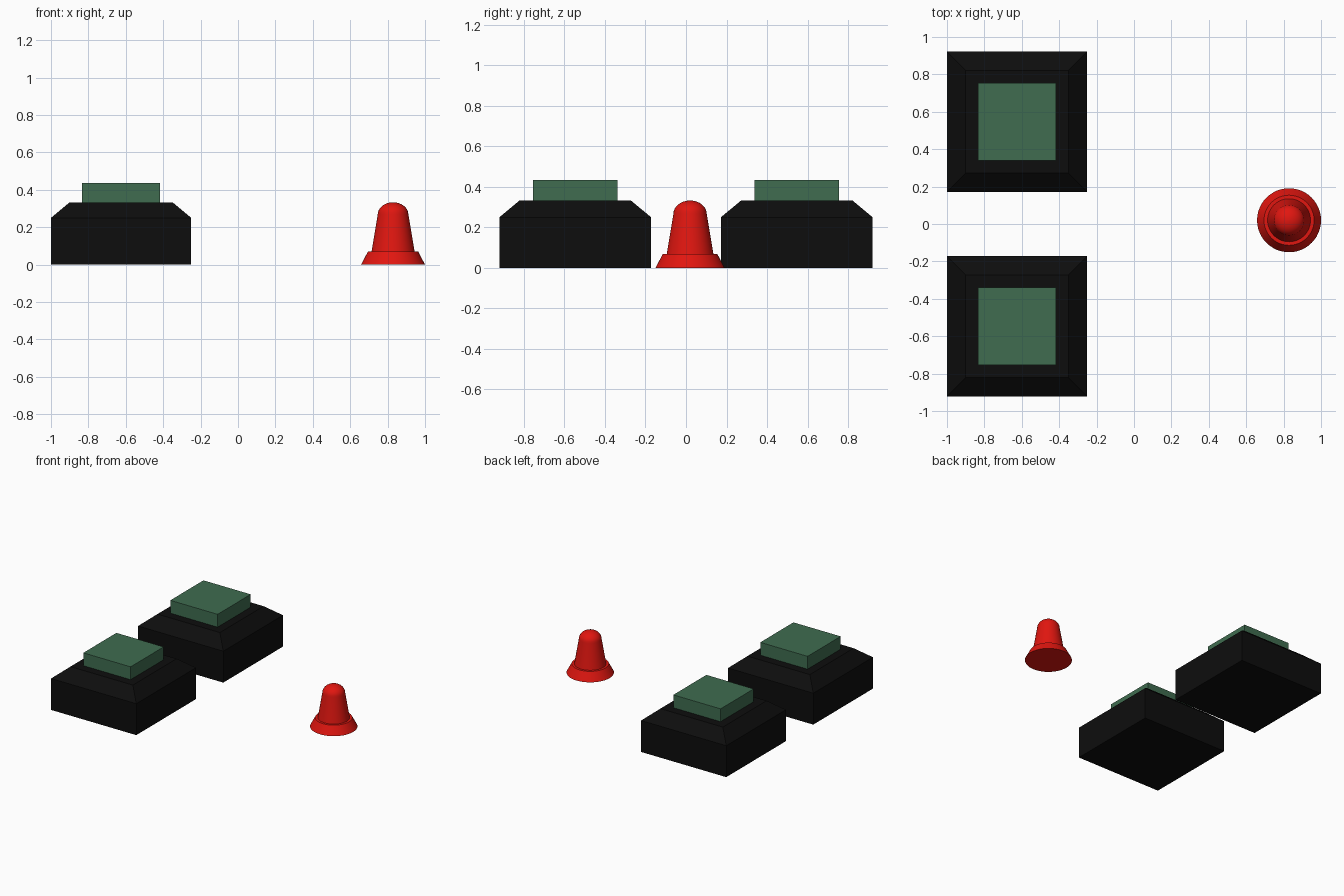
import bpy, bmesh, math

if "Cube" in bpy.data.objects:
    bpy.data.objects.remove(bpy.data.objects["Cube"])


def material(name, rgb):
    m = bpy.data.materials.new(name)
    m.diffuse_color = (*rgb, 1)
    m.use_nodes = True
    m.node_tree.nodes["Principled BSDF"].inputs["Base Color"].default_value = m.diffuse_color
    return m


black = material("black", (0.004, 0.004, 0.004))
green = material("green", (0.05, 0.15, 0.08))
red = material("red", (0.75, 0.008, 0.005))


def stacked(name, profile, sides, loc, mat, turn=0.0):
    """Closed solid from (radius, height) rings around z."""
    bm = bmesh.new()
    rings = []
    for r, z in profile:
        rings.append([bm.verts.new((r * math.cos(turn + 2 * math.pi * i / sides),
                                    r * math.sin(turn + 2 * math.pi * i / sides), z))
                      for i in range(sides)])
    for a, b in zip(rings, rings[1:]):
        for i in range(sides):
            j = (i + 1) % sides
            bm.faces.new((a[i], a[j], b[j], b[i]))
    bm.faces.new(rings[0][::-1])
    bm.faces.new(rings[-1])
    me = bpy.data.meshes.new(name)
    bm.to_mesh(me)
    bm.free()
    me.materials.append(mat)
    ob = bpy.data.objects.new(name, me)
    ob.location = loc
    bpy.context.collection.objects.link(ob)
    return ob


def square(name, profile, loc, mat):
    """Square rings given by half width."""
    return stacked(name, [(h * math.sqrt(2), z) for h, z in profile], 4, loc, mat, math.pi / 4)


# Two chamfered blocks, each with a raised square pad
for side, y in (("front", -0.547), ("back", 0.547)):
    square(side + "_block", [(0.375, 0), (0.375, 0.25), (0.275, 0.333)], (-0.625, y, 0), black)
    square(side + "_pad", [(0.208, 0.325), (0.208, 0.435)], (-0.625, y, 0), green)

# Round peg: flared foot, tapered body, domed tip
dome = [(0.082 * math.cos(t), 0.268 + 0.065 * math.sin(t))
        for t in (math.radians(a) for a in range(0, 88, 11))]
dome.append((0.002, 0.333))
peg = stacked("peg", [(0.171, 0), (0.134, 0.07), (0.115, 0.07)] + dome, 48, (0.829, 0.02, 0), red)
bpy.context.view_layer.objects.active = peg
peg.select_set(True)
bpy.ops.object.shade_smooth_by_angle(angle=math.radians(30))
